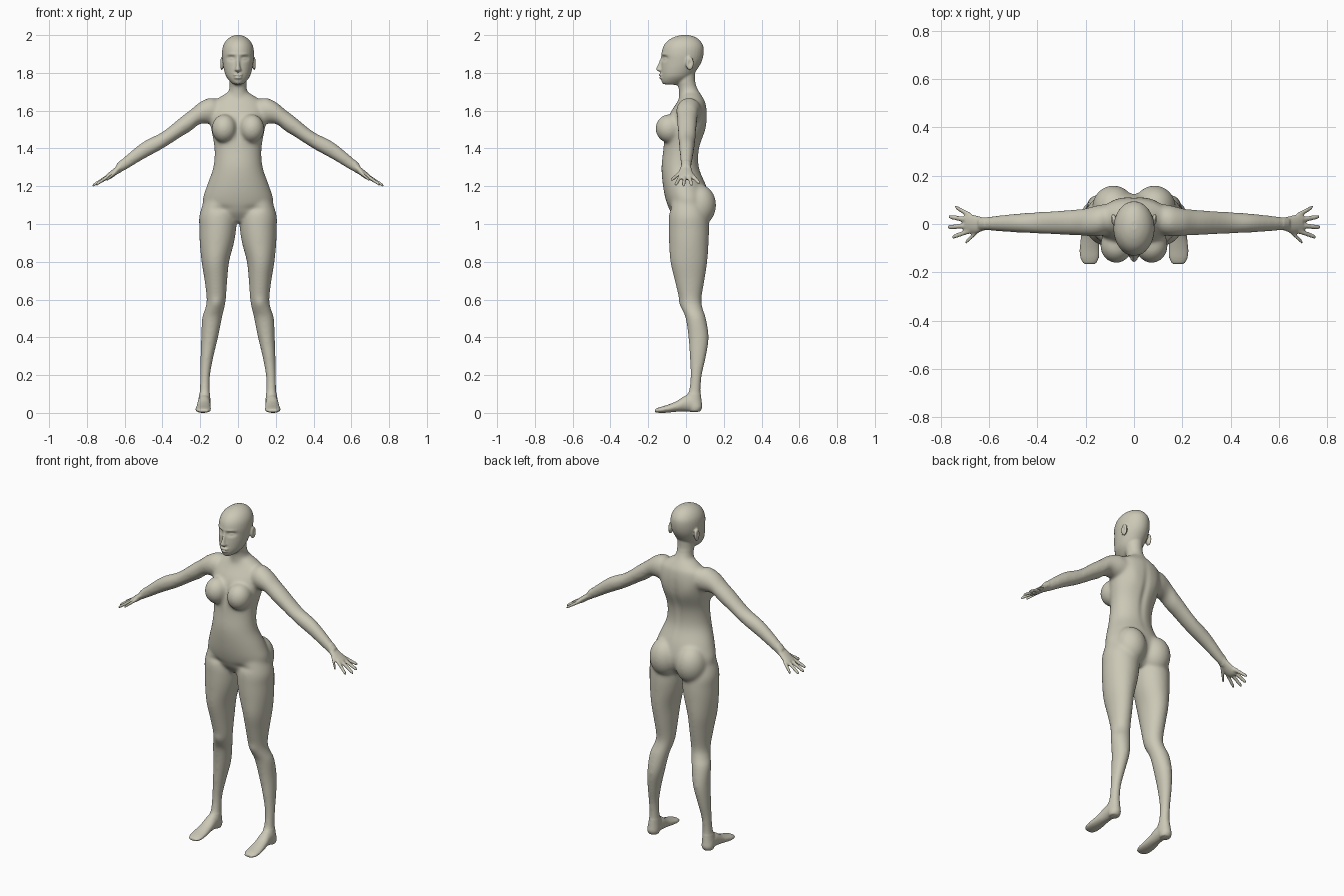
import bpy, bmesh, math
from mathutils import Vector

SEG = 32
bm = bmesh.new()


def spline(a, b, c, d, t):
    return [0.5 * (2*q + (r-p)*t + (2*p-5*q+4*r-s)*t*t + (3*q-p-3*r+s)*t**3)
            for p, q, r, s in zip(a, b, c, d)]


def loft(axis, rings, side=1):
    """Skin through rings (position, centre, half width, low, high) along one axis."""
    n, fine = len(rings), []
    for i in range(n - 1):
        for k in range(4):
            fine.append(spline(rings[max(i-1, 0)], rings[i], rings[i+1],
                               rings[min(i+2, n-1)], k / 4))
    fine.append(rings[-1])
    loops = []
    for t, c, h, lo, hi in fine:
        loop = []
        for j in range(SEG):
            a = j * math.tau / SEG
            u, v = c + h*math.cos(a), (lo+hi)/2 + (hi-lo)/2*math.sin(a)
            x, y, z = {'x': (t, v, u), 'y': (u, t, v), 'z': (u, v, t)}[axis]
            loop.append(bm.verts.new((x*side, y, z)))
        loops.append(loop)
    for p, q in zip(loops, loops[1:]):
        for j in range(SEG):
            k = (j + 1) % SEG
            bm.faces.new((p[j], p[k], q[k], q[j]))
    bm.faces.new(loops[0][::-1])
    bm.faces.new(loops[-1])


def blob(centre, radii):
    vs = bmesh.ops.create_uvsphere(bm, u_segments=24, v_segments=16, radius=1)['verts']
    for v in vs:
        v.co = Vector(c + r*p for c, r, p in zip(centre, radii, v.co))


# torso
loft('z', [(1.01, 0, .05, -.04, .07), (1.06, 0, .16, -.08, .11), (1.12, 0, .188, -.105, .125),
           (1.2, 0, .166, -.122, .108), (1.3, 0, .131, -.13, .07), (1.4, 0, .125, -.12, .072),
           (1.5, 0, .142, -.115, .105), (1.58, 0, .155, -.088, .112), (1.64, 0, .14, -.05, .105),
           (1.67, 0, .10, -.035, .09), (1.70, 0, .05, -.03, .07)])
# neck
loft('z', [(1.62, 0, .075, -.04, .09), (1.68, 0, .056, -.037, .08), (1.72, 0, .046, -.04, .06),
           (1.76, 0, .046, -.05, .048), (1.82, 0, .05, -.06, .05)])
# head
loft('z', [(1.737, 0, .02, -.115, -.04), (1.75, 0, .038, -.128, -.005), (1.78, 0, .062, -.132, .03),
           (1.82, 0, .075, -.132, .06), (1.86, 0, .082, -.13, .083), (1.9, 0, .085, -.13, .093),
           (1.94, 0, .08, -.12, .092), (1.97, 0, .064, -.097, .075), (1.99, 0, .04, -.062, .048),
           (2.0, 0, .014, -.025, .015)])
# nose and lips
loft('z', [(1.805, 0, .010, -.14, -.11), (1.815, 0, .017, -.158, -.11), (1.83, 0, .012, -.155, -.11),
           (1.86, 0, .009, -.142, -.11), (1.895, 0, .010, -.131, -.11)])
blob((0, -.132, 1.789), (.026, .013, .008))
blob((0, -.130, 1.775), (.022, .013, .008))

for s in (1, -1):
    # ears
    blob((.086*s, .02, 1.85), (.010, .022, .036))
    # breasts and buttocks
    blob((.073*s, -.09, 1.505), (.067, .072, .076))
    blob((.085*s, .07, 1.10), (.088, .09, .11))
    # legs
    loft('z', [(1.15, .11, .06, -.07, .08), (1.05, .107, .097, -.09, .115), (.98, .107, .098, -.092, .122),
               (.9, .112, .091, -.09, .12), (.8, .12, .073, -.083, .113), (.7, .117, .06, -.06, .098),
               (.6, .115, .051, -.035, .082), (.55, .124, .051, -.022, .09), (.5, .138, .053, -.002, .106),
               (.4, .150, .045, .012, .121), (.3, .164, .035, .019, .107), (.2, .174, .027, .023, .085),
               (.12, .176, .027, .015, .078), (.07, .178, .032, -.005, .082), (.03, .18, .034, .01, .086),
               (.008, .18, .028, .02, .075)], s)
    # feet
    loft('y', [(.07, .18, .026, .006, .06), (.04, .18, .032, .003, .09), (0, .18, .034, .008, .093),
               (-.05, .182, .037, .006, .062), (-.1, .184, .041, .001, .042), (-.14, .184, .039, 0, .03),
               (-.165, .183, .026, .003, .02)], s)
    # arms
    loft('x', [(.08, 1.59, .05, -.03, .08), (.14, 1.6, .069, -.05, .08), (.2, 1.588, .058, -.05, .065),
               (.25, 1.549, .057, -.047, .06), (.3, 1.515, .053, -.045, .056), (.4, 1.443, .045, -.04, .05),
               (.5, 1.39, .047, -.035, .042), (.6, 1.32, .037, -.028, .031), (.645, 1.288, .026, -.024, .025)], s)
    # palms
    loft('x', [(.61, 1.31, .022, -.022, .024), (.65, 1.278, .022, -.038, .034),
               (.68, 1.256, .02, -.036, .041), (.7, 1.245, .014, -.03, .041)], s)
    # fingers and thumb: root x, y, z to tip x, y, z
    for x0, y0, z0, x1, y1, z1 in ((.64, -.022, 1.278, .698, -.078, 1.232), (.68, -.028, 1.256, .752, -.055, 1.208),
                                   (.68, -.006, 1.258, .771, -.013, 1.203), (.68, .016, 1.258, .766, .03, 1.206),
                                   (.675, .034, 1.256, .740, .071, 1.216)):
        loft('x', [(x0 + (x1-x0)*t, z0 + (z1-z0)*t, r, y0 + (y1-y0)*t - r, y0 + (y1-y0)*t + r)
                   for t, r in ((0, .012), (.5, .0105), (.9, .009), (1, .005))], s)

bmesh.ops.recalc_face_normals(bm, faces=bm.faces)
mesh = bpy.data.meshes.new("body")
bm.to_mesh(mesh)
bm.free()
body = bpy.data.objects.new("body", mesh)
bpy.context.collection.objects.link(body)
bpy.context.view_layer.objects.active = body
body.select_set(True)

# fuse all parts into one skin
fuse = body.modifiers.new("fuse", 'REMESH')
fuse.mode = 'VOXEL'
fuse.voxel_size = .005
bpy.ops.object.modifier_apply(modifier="fuse")

# soften the joins, gently on face, hands and feet
bm = bmesh.new()
bm.from_mesh(mesh)
broad = [v for v in bm.verts if .1 < v.co.z < 1.74 and abs(v.co.x) < .62]
for i in range(30):
    bmesh.ops.smooth_vert(bm, verts=broad if i > 2 else bm.verts, factor=.5,
                          use_axis_x=True, use_axis_y=True, use_axis_z=True)


def sculpt(centre, size, push):
    """Push the skin near a point, fading out with distance."""
    for v in bm.verts:
        d = sum(((p - c) / r)**2 for p, c, r in zip(v.co, centre, size))
        if d < 6:
            v.co += Vector(push) * math.exp(-d)


# eye sockets, lids, brows, mouth line, ear hollows
for s in (1, -1):
    sculpt((.036*s, -.115, 1.878), (.022, .04, .013), (0, .017, 0))
    sculpt((.036*s, -.105, 1.876), (.014, .04, .007), (0, -.009, 0))
    sculpt((.036*s, -.12, 1.898), (.025, .03, .007), (0, -.004, 0))
    sculpt((.098*s, .02, 1.852), (.012, .009, .018), (-.007*s, 0, 0))
    # shoulder blades and groin folds
    sculpt((.085*s, .11, 1.53), (.04, .04, .07), (0, .006, 0))
    sculpt((.09*s, -.1, 1.08), (.05, .04, .018), (0, .006, 0))
    # kneecaps
    sculpt((.115*s, -.03, .58), (.03, .03, .03), (0, -.006, 0))
sculpt((0, -.14, 1.782), (.022, .02, .003), (0, .006, 0))
# spine groove and breastbone
sculpt((0, .09, 1.45), (.02, .05, .15), (0, -.008, 0))
sculpt((0, -.12, 1.5), (.016, .05, .06), (0, .008, 0))
bm.to_mesh(mesh)
bm.free()

skin = bpy.data.materials.new("warm grey")
skin.diffuse_color = (.60, .58, .47, 1)
mesh.materials.append(skin)
for p in mesh.polygons:
    p.use_smooth = True
    p.material_index = 0
